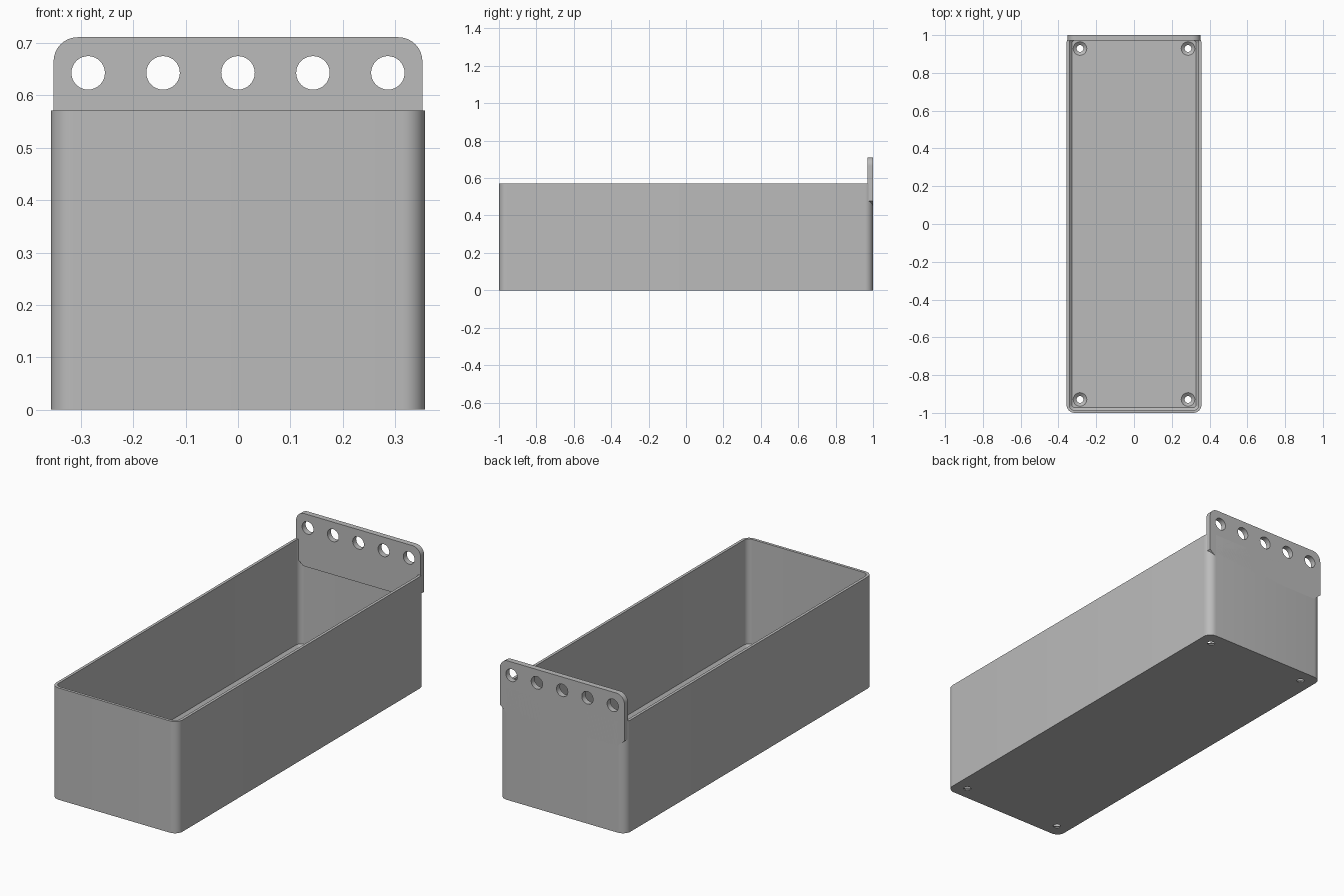
import bpy
import bmesh
from math import cos, sin, pi, radians
from mathutils import Matrix

cube = bpy.data.objects.get("Cube")
if cube:
    bpy.data.objects.remove(cube, do_unlink=True)

HALF_X, HALF_Y, HEIGHT = 0.357, 1.0, 0.571
WALL, FLOOR, RADIUS = 0.0143, 0.021, 0.043
PLATE_X, PLATE_TOP, PLATE_LOW, PLATE_THICK = 0.352, 0.711, 0.442, 0.0286

grey = bpy.data.materials.new("plain grey")
grey.use_nodes = True
grey.diffuse_color = (0.5, 0.5, 0.5, 1)
grey.node_tree.nodes["Principled BSDF"].inputs["Base Color"].default_value = grey.diffuse_color


def arc(cx, cy, r, start, end, steps=8):
    """Points along an arc, angles in degrees."""
    angles = [radians(start + (end - start) * i / steps) for i in range(steps + 1)]
    return [(cx + r * cos(a), cy + r * sin(a)) for a in angles]


def rounded_rect(inset, z):
    """Plan outline of the tray, moved inwards by inset."""
    r = RADIUS - inset
    cx, cy = HALF_X - RADIUS, HALF_Y - RADIUS
    corners = [(cx, cy), (-cx, cy), (-cx, -cy), (cx, -cy)]
    return [(x, y, z) for i, (px, py) in enumerate(corners)
            for x, y in arc(px, py, r, 90 * i, 90 * i + 90)]


def circle(r, z, n=32):
    return [(r * cos(2 * pi * i / n), r * sin(2 * pi * i / n), z) for i in range(n)]


def loft(name, rings, matrix=Matrix()):
    """Closed solid through matching rings, with flat end caps."""
    bm = bmesh.new()
    loops = [[bm.verts.new(matrix @ Matrix.Translation(p).translation) for p in ring]
             for ring in rings]
    n = len(loops[0])
    for a, b in zip(loops, loops[1:]):
        for i in range(n):
            j = (i + 1) % n
            bm.faces.new((a[i], a[j], b[j], b[i]))
    bm.faces.new(loops[0])
    bm.faces.new(loops[-1])
    bmesh.ops.recalc_face_normals(bm, faces=bm.faces)
    mesh = bpy.data.meshes.new(name)
    bm.to_mesh(mesh)
    bm.free()
    mesh.materials.append(grey)
    obj = bpy.data.objects.new(name, mesh)
    bpy.context.collection.objects.link(obj)
    return obj


def drill(obj, cutters):
    """Cut the holes, bake the result and smooth the round parts."""
    for cutter in cutters:
        cutter.hide_render = True
        mod = obj.modifiers.new("hole", 'BOOLEAN')
        mod.operation = 'DIFFERENCE'
        mod.solver = 'EXACT'
        mod.object = cutter
    graph = bpy.context.evaluated_depsgraph_get()
    mesh = bpy.data.meshes.new_from_object(obj.evaluated_get(graph))
    obj.modifiers.clear()
    obj.data = mesh
    for cutter in cutters:
        bpy.data.objects.remove(cutter, do_unlink=True)
    for poly in mesh.polygons:
        poly.use_smooth = True
    mesh.set_sharp_from_angle(angle=radians(30))


# Open tray with a bevel where the walls meet the floor
tray = loft("tray", [
    rounded_rect(0, 0),
    rounded_rect(0, HEIGHT),
    rounded_rect(WALL, HEIGHT),
    rounded_rect(WALL, FLOOR + WALL),
    rounded_rect(2 * WALL, FLOOR),
])

# Countersunk screw holes in the floor corners
screw_rings = [circle(0.018, -0.02), circle(0.018, 0.006),
               circle(0.036, FLOOR), circle(0.036, 0.05)]
drill(tray, [loft("screw_cutter", screw_rings, Matrix.Translation((sx * 0.286, sy * 0.929, 0)))
             for sx in (-1, 1) for sy in (-1, 1)])

# Hanging plate: rounded top corners, chamfered lower corners
half = [(0.311, PLATE_LOW), (PLATE_X, PLATE_LOW + 0.035)]
half += arc(PLATE_X - 0.046, PLATE_TOP - 0.046, 0.046, 0, 90)
outline = half + [(-x, z) for x, z in reversed(half)]
plate = loft("hanging_plate", [[(x, y, z) for x, z in outline]
                               for y in (HALF_Y - PLATE_THICK, HALF_Y)])

# Row of five hanging holes
turn = Matrix.Rotation(pi / 2, 4, 'X')
drill(plate, [loft("hole_cutter", [circle(0.032, -0.1), circle(0.032, 0.1)],
                   Matrix.Translation((i * 0.143, HALF_Y, 0.643)) @ turn)
              for i in range(-2, 3)])
